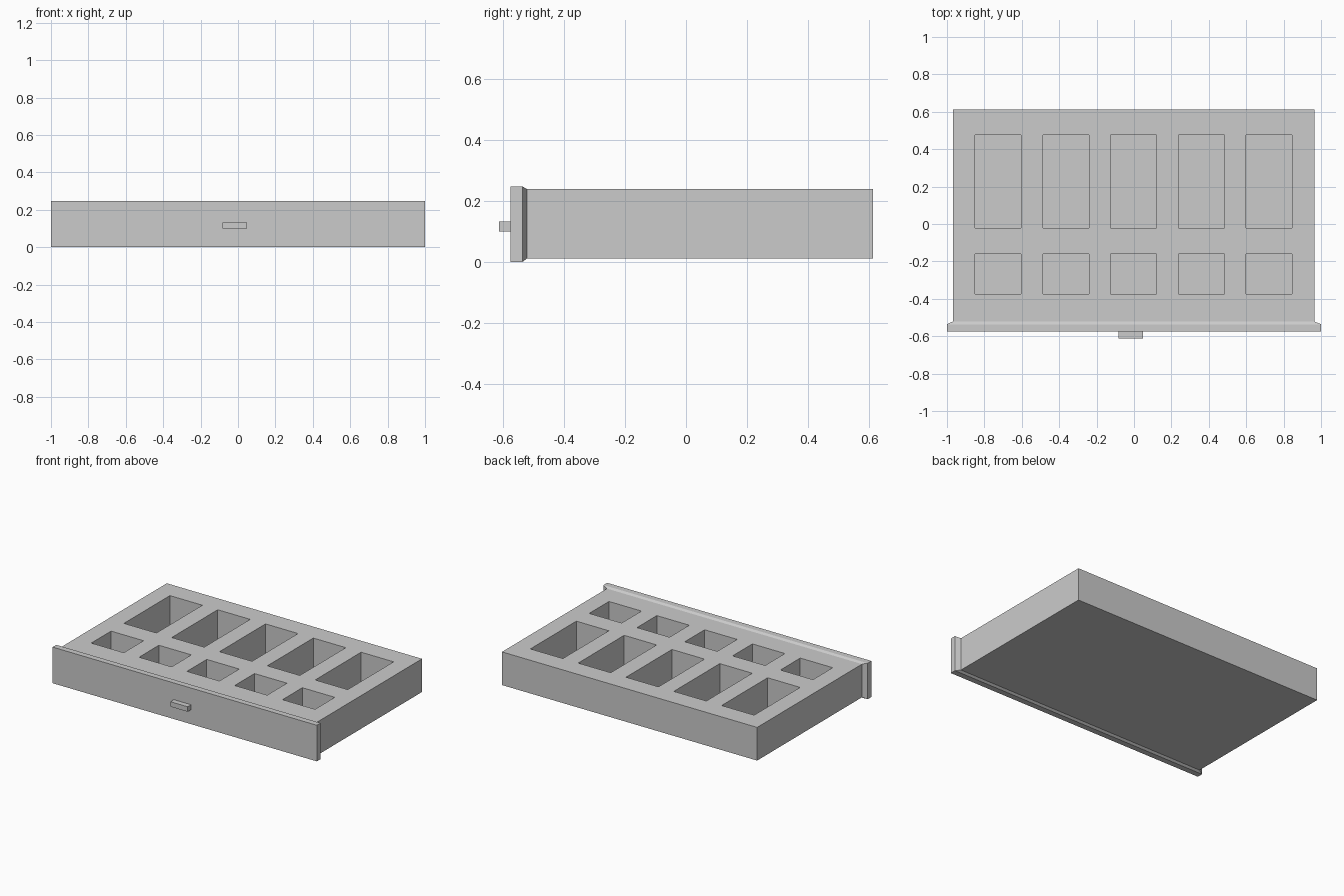
import bpy, bmesh

if "Cube" in bpy.data.objects:
    bpy.data.objects.remove(bpy.data.objects["Cube"])

grey = bpy.data.materials.new("light_grey")
grey.diffuse_color = (0.6, 0.6, 0.6, 1)
grey.use_nodes = True
grey.node_tree.nodes["Principled BSDF"].inputs["Base Color"].default_value = grey.diffuse_color


def finish(name, bm):
    bmesh.ops.recalc_face_normals(bm, faces=bm.faces)
    me = bpy.data.meshes.new(name)
    bm.to_mesh(me)
    bm.free()
    me.materials.append(grey)
    ob = bpy.data.objects.new(name, me)
    bpy.context.collection.objects.link(ob)
    return ob


def loft(name, rings):
    """Rectangular cross-sections (y, x0, x1, z0, z1) joined along y."""
    bm = bmesh.new()
    loops = [[bm.verts.new(p) for p in
              ((x0, y, z0), (x1, y, z0), (x1, y, z1), (x0, y, z1))]
             for y, x0, x1, z0, z1 in rings]
    for a, b in zip(loops, loops[1:]):
        for i in range(4):
            j = (i + 1) % 4
            bm.faces.new((a[i], a[j], b[j], b[i]))
    bm.faces.new(loops[0])
    bm.faces.new(loops[-1])
    return finish(name, bm)


# Drawer body: top grid whose odd cells are sunk as compartments
BOTTOM, TOP, FLOOR = 0.011, 0.238, 0.025
xs = [-0.968]
for i in range(5):
    c = -0.726 + i * 0.362
    xs += [c - 0.123, c + 0.123]
xs.append(0.964)
ys = [-0.521, -0.374, -0.16, -0.021, 0.476, 0.613]

bm = bmesh.new()
grid = [[bm.verts.new((x, y, TOP)) for y in ys] for x in xs]
faces, pockets = [], []
for i in range(len(xs) - 1):
    for j in range(len(ys) - 1):
        f = bm.faces.new((grid[i][j], grid[i + 1][j],
                          grid[i + 1][j + 1], grid[i][j + 1]))
        faces.append(f)
        if i % 2 and j % 2:
            pockets.append(f)
# Outer walls and underside
res = bmesh.ops.extrude_face_region(bm, geom=faces, use_keep_orig=True)
for v in res["geom"]:
    if isinstance(v, bmesh.types.BMVert):
        v.co.z = BOTTOM
# Ten compartments
res = bmesh.ops.extrude_discrete_faces(bm, faces=pockets)
for f in res["faces"]:
    for v in f.verts:
        v.co.z = FLOOR
finish("drawer_body", bm)

# Front panel with chamfered rear edge
loft("front_panel", [(-0.576, -1, 1, 0, 0.247),
                     (-0.536, -1, 1, 0, 0.247),
                     (-0.521, -0.968, 0.964, 0.011, 0.238)])

# Small pull, slightly off centre
loft("handle", [(-0.613, -0.083, 0.048, 0.099, 0.133),
                (-0.574, -0.083, 0.048, 0.099, 0.133)])
